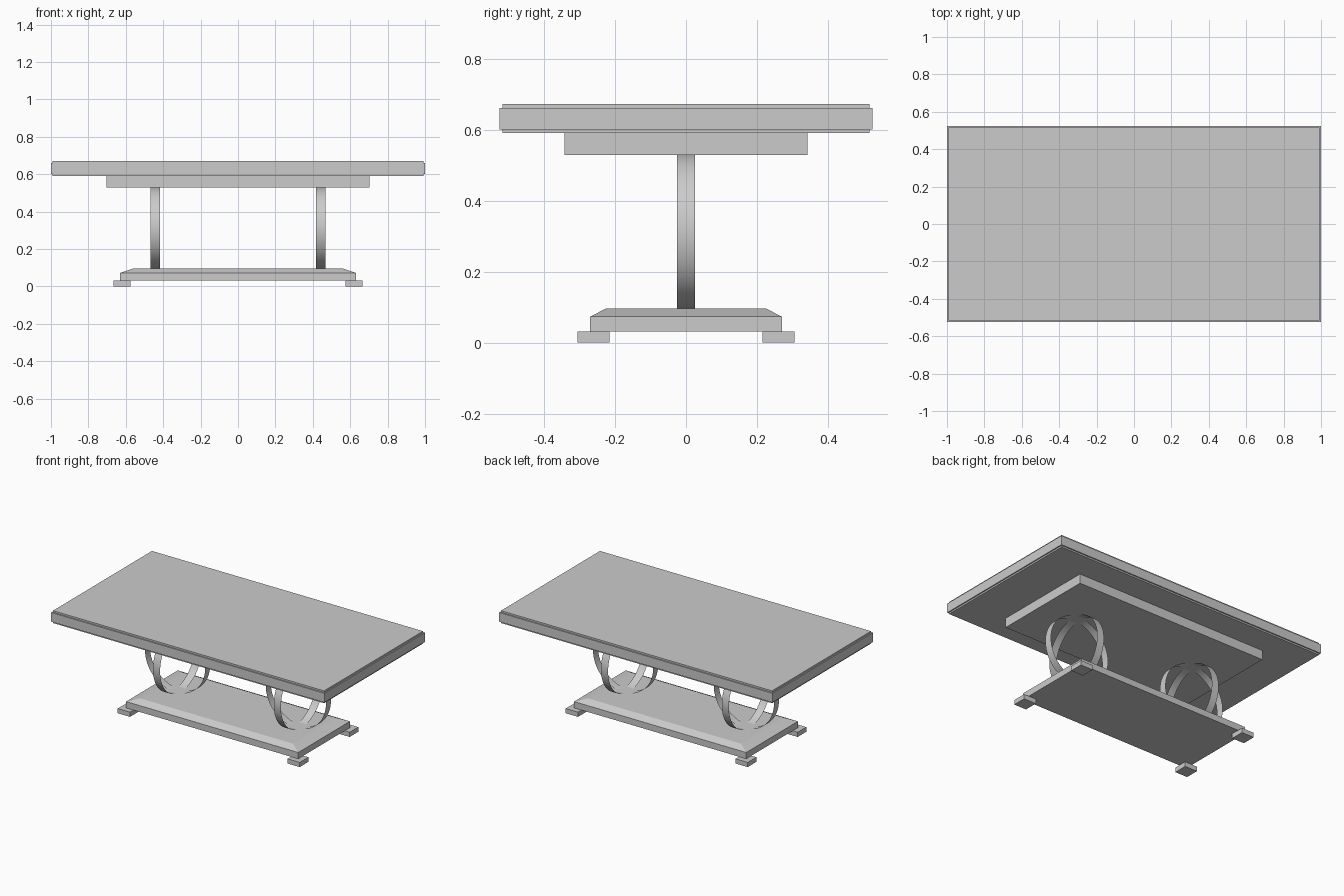
import bpy, bmesh, math
from mathutils import Matrix

if "Cube" in bpy.data.objects:
    bpy.data.objects.remove(bpy.data.objects["Cube"])


def new_object(name, bm):
    mesh = bpy.data.meshes.new(name)
    bm.to_mesh(mesh)
    bm.free()
    ob = bpy.data.objects.new(name, mesh)
    bpy.context.collection.objects.link(ob)
    return ob


def slab(name, levels, cx=0, cy=0):
    """Closed solid lofted through rectangles given as (half x, half y, z)."""
    bm = bmesh.new()
    rings = [[bm.verts.new((cx + sx * hx, cy + sy * hy, z))
              for sx, sy in ((-1, -1), (1, -1), (1, 1), (-1, 1))]
             for hx, hy, z in levels]
    for a, b in zip(rings, rings[1:]):
        for i in range(4):
            j = (i + 1) % 4
            bm.faces.new((a[i], a[j], b[j], b[i]))
    bm.faces.new(rings[0][::-1])
    bm.faces.new(rings[-1])
    return new_object(name, bm)


def hoop(name, cx, axis, radius=0.22, half_width=0.026, cz=0.311):
    """Thin open band standing upright, its hole facing along the given axis."""
    bm = bmesh.new()
    bmesh.ops.create_cone(bm, cap_ends=False, segments=64, radius1=radius,
                          radius2=radius, depth=2 * half_width)
    turn = Matrix.Rotation(math.pi / 2, 4, 'Y' if axis == 'X' else 'X')
    bm.transform(Matrix.Translation((cx, 0, cz)) @ turn)
    for f in bm.faces:
        f.smooth = True
    return new_object(name, bm)


# Table top with a small step along its upper and lower edges
slab("table_top", [(0.992, 0.517, 0.59), (0.992, 0.517, 0.60),
                   (1.0, 0.525, 0.60), (1.0, 0.525, 0.661),
                   (0.992, 0.517, 0.661), (0.992, 0.517, 0.672)])

# Apron under the top
slab("apron", [(0.703, 0.342, 0.528), (0.703, 0.342, 0.59)])

# Base plinth with sloped upper edge
slab("base_plinth", [(0.63, 0.27, 0.031), (0.63, 0.27, 0.073),
                     (0.56, 0.225, 0.096)])

# Corner feet and crossed hoop pedestals
for sx, side in ((-1, "left"), (1, "right")):
    for sy, end in ((-1, "front"), (1, "back")):
        slab(f"foot_{end}_{side}", [(0.045, 0.045, 0), (0.045, 0.045, 0.031)],
             sx * 0.621, sy * 0.261)
    hoop(f"hoop_lengthwise_{side}", sx * 0.442, 'Y')
    hoop(f"hoop_crosswise_{side}", sx * 0.442, 'X')
